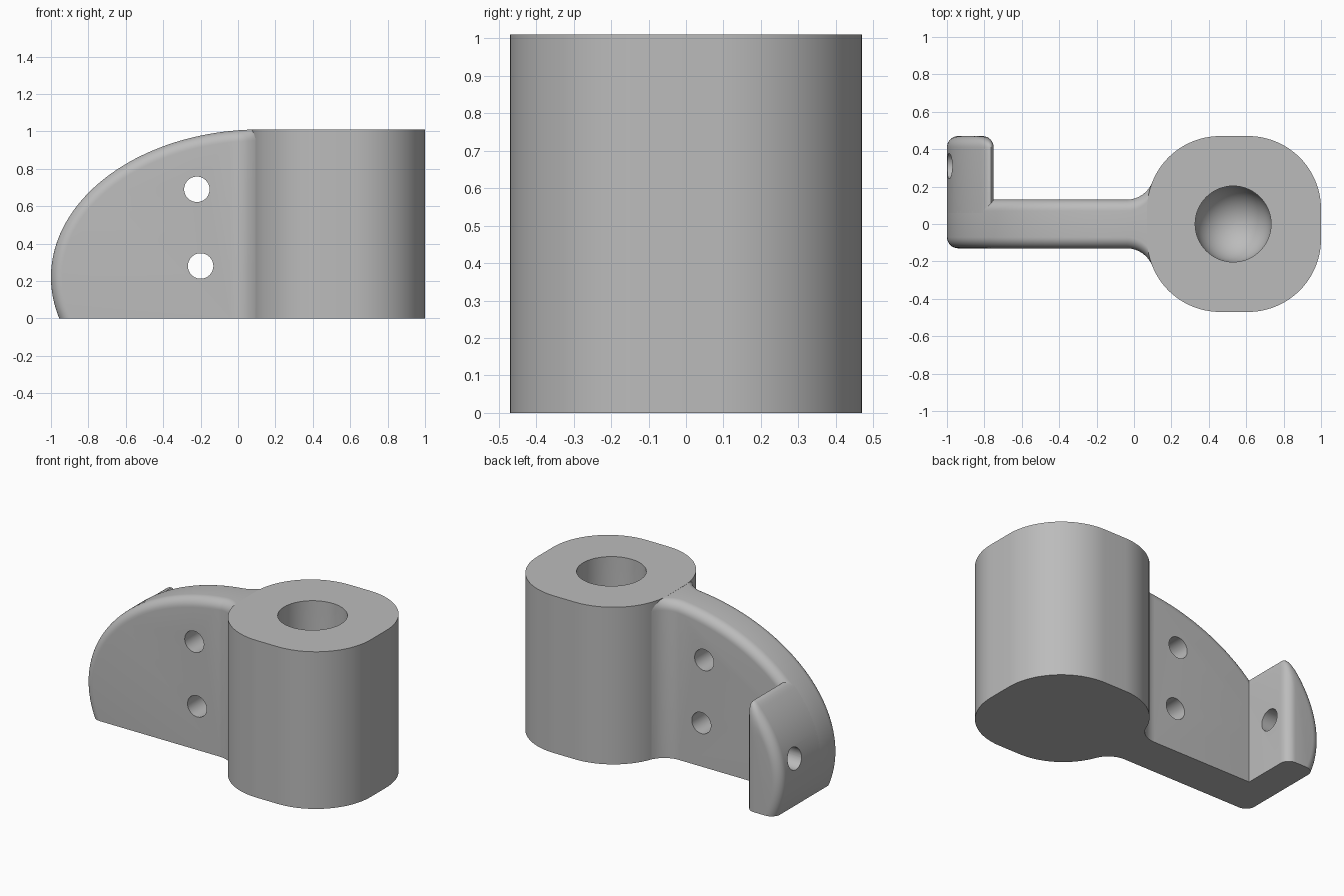
import bpy, bmesh
from math import sin, cos, asin, acos, sqrt, pi
from mathutils import Matrix, Vector

cube = bpy.data.objects.get("Cube")
if cube:
    bpy.data.objects.remove(cube, do_unlink=True)

GREY = bpy.data.materials.new("plain grey")
GREY.use_nodes = True
colour = (0.5, 0.5, 0.5, 1)
GREY.diffuse_color = colour
GREY.node_tree.nodes["Principled BSDF"].inputs["Base Color"].default_value = colour

HEIGHT = 1.01
THICK = 0.13          # half thickness of the web
ROUND = 0.06          # edge rounding
CX, CZ, A, B = 0.12, 0.22, 1.12, 0.79   # elliptical edge of the web
STEPS = 8


def finish(name, bm):
    bmesh.ops.recalc_face_normals(bm, faces=bm.faces)
    mesh = bpy.data.meshes.new(name)
    bm.to_mesh(mesh)
    bm.free()
    mesh.materials.append(GREY)
    obj = bpy.data.objects.new(name, mesh)
    bpy.context.collection.objects.link(obj)
    return obj


def loft(name, rings):
    """Bridge equal closed rings and cap both ends."""
    bm = bmesh.new()
    loops = [[bm.verts.new(p) for p in ring] for ring in rings]
    n = len(loops[0])
    for low, high in zip(loops, loops[1:]):
        for i in range(n):
            j = (i + 1) % n
            bm.faces.new((low[i], low[j], high[j], high[i]))
    bm.faces.new(loops[0])
    bm.faces.new(loops[-1])
    return finish(name, bm)


def cutter(centre, axis, radius, length):
    bm = bmesh.new()
    turn = Vector((0, 0, 1)).rotation_difference(Vector(axis)).to_matrix().to_4x4()
    bmesh.ops.create_cone(bm, cap_ends=True, segments=48, radius1=radius, radius2=radius,
                          depth=length, matrix=Matrix.Translation(centre) @ turn)
    return finish("cutter", bm)


def cut(obj, tool):
    tool.hide_render = True
    mod = obj.modifiers.new("hole", "BOOLEAN")
    mod.operation, mod.solver, mod.object = "DIFFERENCE", "EXACT", tool
    bpy.context.view_layer.objects.active = obj
    bpy.ops.object.modifier_apply(modifier=mod.name)
    bpy.data.objects.remove(tool, do_unlink=True)


def edge_curve(inset, x_end, count=48):
    """Elliptical edge from the ground up to x_end, moved inwards by inset."""
    a, b = A - inset, B - inset
    start, end = asin(-CZ / b), acos((CX - x_end) / a)
    angles = [start + (end - start) * i / count for i in range(count + 1)]
    return [(CX - a * cos(t), CZ + b * sin(t)) for t in angles]


def rounding():
    """Inset and outward travel around a quarter round."""
    return [(ROUND * (1 - cos(t)), ROUND * sin(t))
            for t in (pi / 2 * i / STEPS for i in range(STEPS + 1))]


# Web plate with rounded curved edges
def web_ring(y, inset):
    return [(x, y, z) for x, z in edge_curve(inset, -0.04) + [(-0.04, 0)]]


far = [(THICK - ROUND + out, inset) for inset, out in rounding()]
sections = [(-y, d) for y, d in reversed(far)] + far
web = loft("web_plate", [web_ring(y, d) for y, d in sections])
for x, z in ((-0.22, 0.69), (-0.2, 0.28)):
    cut(web, cutter((x, 0, z), (0, 1, 0), 0.068, 1))


# End flange, turned to the back, with a rounded free end
def flange_ring(y, inset):
    pts = edge_curve(inset, -0.81 - inset)
    p0 = Vector(pts[-1])
    inner = -0.75 - inset
    p1 = Vector((inner, p0.y + 0.06))
    p2 = Vector((inner, p0.y - 0.03))
    for i in range(1, STEPS + 1):
        t = i / STEPS
        p = p0 * (1 - t) ** 2 + p1 * 2 * t * (1 - t) + p2 * t * t
        pts.append((p.x, p.y))
    pts.append((inner, 0))
    return [(x, y, z) for x, z in pts]


flange = loft("end_flange", [flange_ring(0.06, 0)] +
              [flange_ring(0.47 - ROUND + out, d) for d, out in rounding()])
cut(flange, cutter((-0.9, 0.31, 0.33), (1, 0, 0), 0.068, 0.8))


# Flared neck blending the web into the block
def neck_ring(x):
    reach = min(x, 0.098) + 0.04
    half = 0.278 - sqrt(0.148 ** 2 - reach ** 2)
    top = CZ + B * sqrt(1 - ((CX - x) / A) ** 2)
    side = [(half, 0)] + [(half - d, top - ROUND + out) for d, out in rounding()]
    return [(x, y, z) for y, z in side] + [(x, -y, z) for y, z in reversed(side)]


loft("flared_neck", [neck_ring(-0.04 + 0.16 * i / 16) for i in range(17)])

# Block: rounded rectangle in plan
plan = []
for k, (x, y) in enumerate(((0.61, 0.08), (0.46, 0.08), (0.46, -0.08), (0.61, -0.08))):
    for i in range(25):
        t = pi / 2 * (k + i / 24)
        plan.append((x + 0.39 * cos(t), y + 0.39 * sin(t)))
block = loft("socket_block", [[(x, y, z) for x, y in plan] for z in (0, HEIGHT)])

# Blind socket with a hemispherical floor
R, FLOOR = 0.203, 0.4
arc = [(R * cos(t), FLOOR + R * sin(t)) for t in (-pi / 2 * i / 12 for i in range(12))]
profile = [(R, 1.2)] + arc + [(0.004, FLOOR - R)]
cut(block, loft("cutter", [[(0.53 + r * cos(2 * pi * i / 64), r * sin(2 * pi * i / 64), z)
                            for i in range(64)] for r, z in profile]))

# Smooth shading with crisp corners
for obj in bpy.context.scene.objects:
    picked = obj.type == "MESH" and GREY.name in obj.data.materials
    obj.select_set(picked)
bpy.context.view_layer.objects.active = block
bpy.ops.object.shade_smooth_by_angle(angle=pi / 6)
